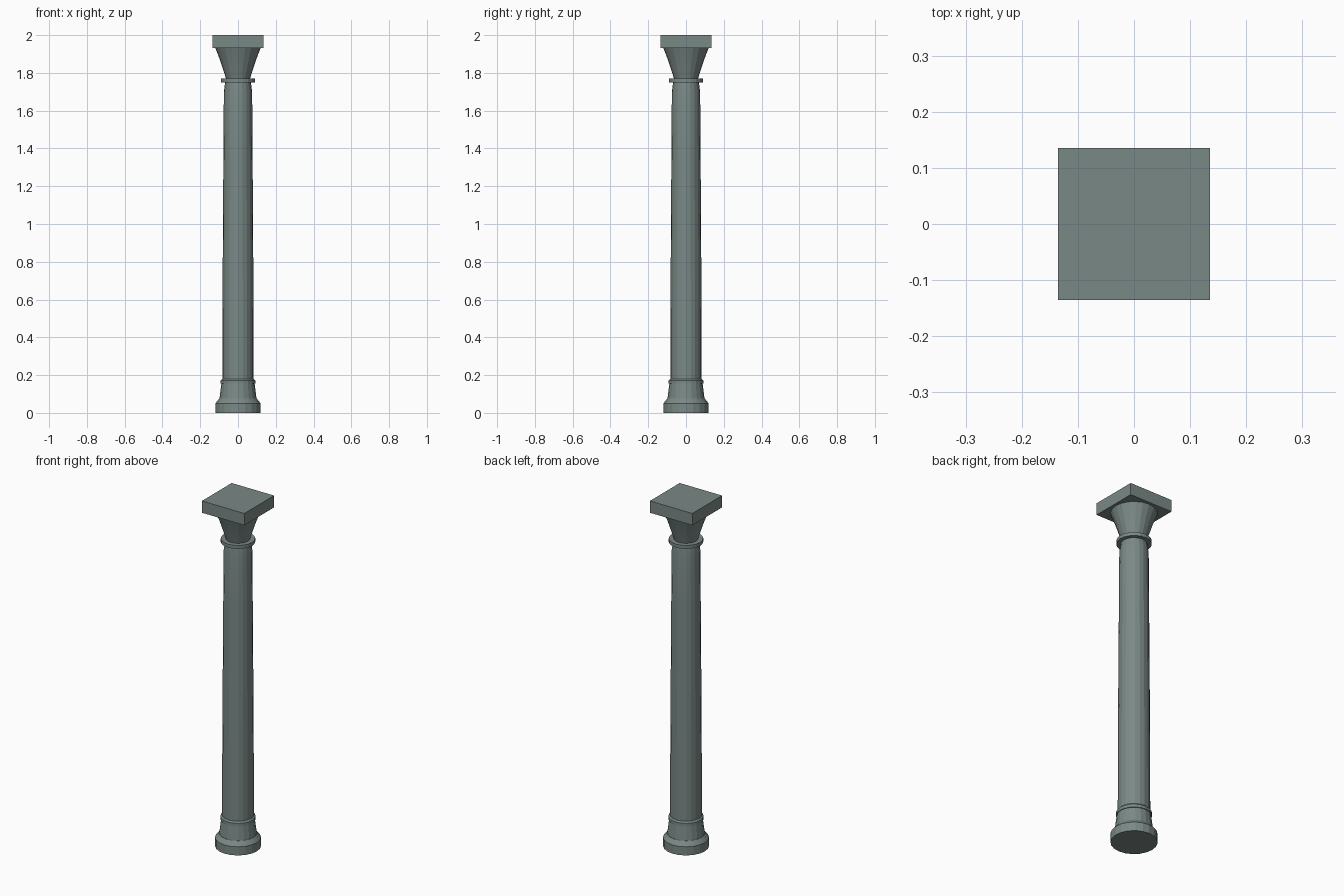
import bpy, bmesh
from math import cos, sin, pi, radians

cube = bpy.data.objects.get("Cube")
if cube:
    bpy.data.objects.remove(cube, do_unlink=True)

SIDES = 20

stone = bpy.data.materials.new("grey_green_stone")
stone.use_nodes = True
colour = (0.195, 0.25, 0.238, 1)
stone.diffuse_color = colour
stone.node_tree.nodes["Principled BSDF"].inputs["Base Color"].default_value = colour


def finish(name, bm):
    bmesh.ops.recalc_face_normals(bm, faces=bm.faces)
    mesh = bpy.data.meshes.new(name)
    bm.to_mesh(mesh)
    bm.free()
    mesh.materials.append(stone)
    obj = bpy.data.objects.new(name, mesh)
    bpy.context.collection.objects.link(obj)
    return obj


def turned(name, profile):
    """Closed turned part from (radius, height) points."""
    bm = bmesh.new()
    rings = []
    for r, z in profile:
        rings.append([bm.verts.new((r * cos(2 * pi * i / SIDES),
                                    r * sin(2 * pi * i / SIDES), z))
                      for i in range(SIDES)])
    for low, high in zip(rings, rings[1:]):
        for i in range(SIDES):
            j = (i + 1) % SIDES
            bm.faces.new((low[i], low[j], high[j], high[i]))
    bm.faces.new(rings[0])
    bm.faces.new(rings[-1])
    obj = finish(name, bm)
    bpy.ops.object.select_all(action='DESELECT')
    obj.select_set(True)
    bpy.context.view_layer.objects.active = obj
    bpy.ops.object.shade_smooth_by_angle(angle=radians(15))
    return obj


# Base: round plinth with a sloped shoulder, then a tapered foot
turned("plinth", [(0.12, 0), (0.12, 0.05), (0.1, 0.075)])
turned("foot", [(0.098, 0.075), (0.088, 0.155)])
turned("foot_ring", [(0.092, 0.155), (0.092, 0.172), (0.084, 0.18)])

# Shaft: gentle taper, drawn in below the collar
turned("shaft", [(0.083, 0.172), (0.082, 0.6), (0.08, 0.95), (0.077, 1.4),
                 (0.075, 1.7), (0.068, 1.75)])

# Capital: thin collar and a flared bell
turned("collar", [(0.09, 1.75), (0.09, 1.77)])
turned("bell", [(0.064, 1.77), (0.07, 1.79), (0.096, 1.87), (0.12, 1.932)])

# Square slab on top
bm = bmesh.new()
bmesh.ops.create_cube(bm, size=1)
for v in bm.verts:
    v.co.x *= 0.27
    v.co.y *= 0.27
    v.co.z = 1.966 + v.co.z * 0.068
finish("top_slab", bm)
